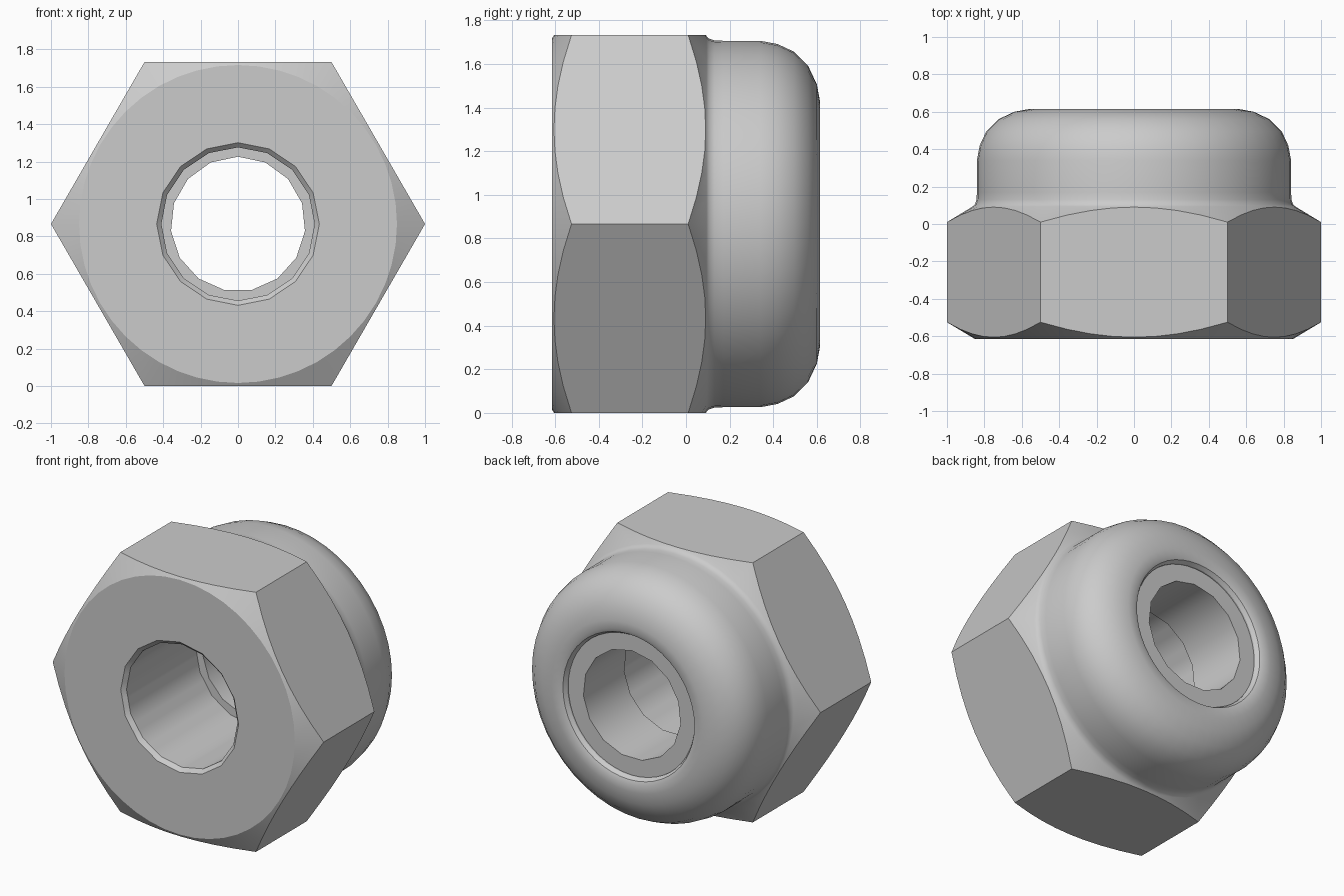
import bpy
import bmesh
from math import pi, cos, sin

if "Cube" in bpy.data.objects:
    bpy.data.objects.remove(bpy.data.objects["Cube"])

APOTHEM = 0.866      # half the width across the flats, also the axis height
FRONT, SLOPE, CHAMFER_R = -0.615, 0.6, 0.85

steel = bpy.data.materials.new("grey_steel")
steel.use_nodes = True
steel.diffuse_color = (0.6, 0.6, 0.6, 1)
steel.node_tree.nodes["Principled BSDF"].inputs["Base Color"].default_value = (0.6, 0.6, 0.6, 1)


def polygon_radius(angle, sides, corner_radius, corner_angle):
    """Distance from the axis to the edge of a regular polygon."""
    step = 2 * pi / sides
    local = (angle - corner_angle) % step - step / 2
    return corner_radius * cos(step / 2) / cos(local)


def lathe(name, rings, segments):
    """Join rings (functions of angle giving radius and y) into a closed tube about y."""
    bm = bmesh.new()
    loops = []
    for ring in rings:
        loop = []
        for i in range(segments):
            a = pi / 2 + 2 * pi * i / segments
            r, y = ring(a)
            loop.append(bm.verts.new((r * cos(a), y, APOTHEM + r * sin(a))))
        loops.append(loop)
    for j, loop in enumerate(loops):
        after = loops[(j + 1) % len(loops)]
        for i in range(segments):
            k = (i + 1) % segments
            bm.faces.new((loop[i], loop[k], after[k], after[i]))
    bmesh.ops.recalc_face_normals(bm, faces=bm.faces[:])
    mesh = bpy.data.meshes.new(name)
    bm.to_mesh(mesh)
    bm.free()
    mesh.materials.append(steel)
    obj = bpy.data.objects.new(name, mesh)
    bpy.context.collection.objects.link(obj)
    bpy.ops.object.select_all(action="DESELECT")
    obj.select_set(True)
    bpy.context.view_layer.objects.active = obj
    bpy.ops.object.shade_smooth_by_angle(angle=pi / 6)
    return obj


def circle(r, y):
    return lambda a: (r, y)


def bore(r, y):
    return lambda a: (polygon_radius(a, 16, r, pi / 2), y)


def hex_front(a):
    r = polygon_radius(a, 6, 1, 0)
    return r, FRONT + (r - CHAMFER_R) * SLOPE


def hex_back(a):
    r = polygon_radius(a, 6, 1, 0)
    return r, 0.01 + (1 - r) * SLOPE


# Hexagonal body with chamfered ends and a rounded rear collar
collar = [(0.862, 0.094), (0.85, 0.105), (0.842, 0.13), (0.84, 0.17), (0.84, 0.34),
          (0.825, 0.42), (0.79, 0.495), (0.725, 0.56), (0.64, 0.6), (0.56, 0.615),
          (0.51, 0.615), (0.485, 0.605), (0.47, 0.58), (0.47, 0.15)]
rings = [bore(0.41, 0.15), bore(0.41, -0.59), bore(0.435, FRONT),
         circle(0.8, FRONT), circle(CHAMFER_R, FRONT), hex_front, hex_back]
lathe("nut_body", rings + [circle(r, y) for r, y in collar], 48)

# Locking insert seated inside the collar
insert = [(0.36, 0.14), (0.36, 0.57), (0.49, 0.57), (0.49, 0.14)]
lathe("locking_insert", [circle(r, y) for r, y in insert], 15)
